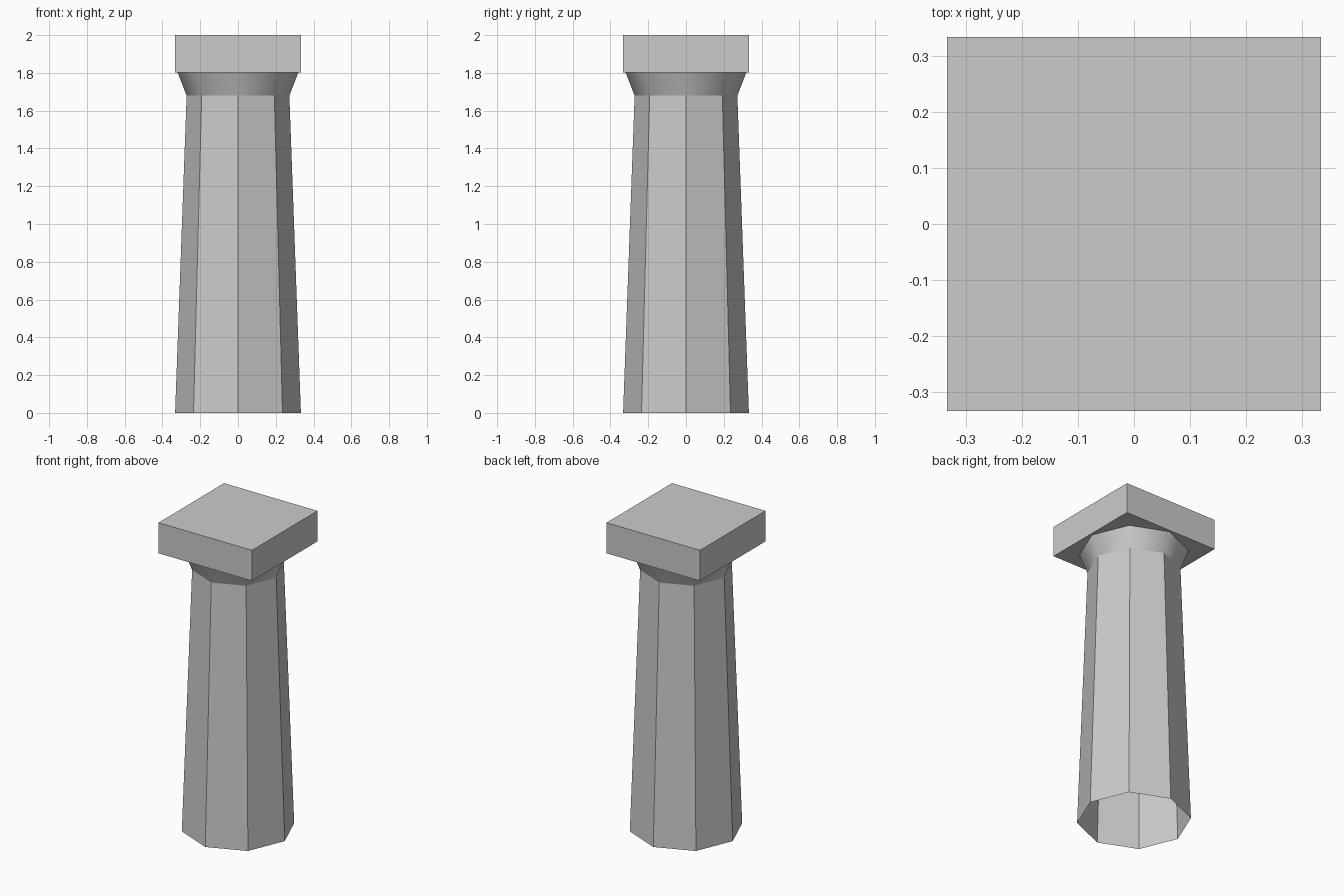
import bpy, bmesh, math

if "Cube" in bpy.data.objects:
    bpy.data.objects.remove(bpy.data.objects["Cube"])

SIDES = 8


def add_object(name, bm):
    bmesh.ops.recalc_face_normals(bm, faces=bm.faces)
    mesh = bpy.data.meshes.new(name)
    bm.to_mesh(mesh)
    bm.free()
    obj = bpy.data.objects.new(name, mesh)
    bpy.context.collection.objects.link(obj)
    return obj


def tapered_tube(name, r0, z0, r1, z1, smooth):
    """Open octagonal tube with corners on the x and y axes."""
    bm = bmesh.new()
    rings = [[bm.verts.new((r * math.cos(math.tau * i / SIDES),
                            r * math.sin(math.tau * i / SIDES), z))
              for i in range(SIDES)] for r, z in ((r0, z0), (r1, z1))]
    for i in range(SIDES):
        j = (i + 1) % SIDES
        face = bm.faces.new((rings[0][i], rings[0][j], rings[1][j], rings[1][i]))
        face.smooth = smooth
    return add_object(name, bm)


# Faceted shaft, open at the bottom
tapered_tube("shaft", 0.333, 0.0, 0.272, 1.68, False)

# Smooth flared neck
tapered_tube("flared_neck", 0.272, 1.68, 0.32, 1.803, True)

# Square top slab
bm = bmesh.new()
bmesh.ops.create_cube(bm, size=1.0)
bmesh.ops.scale(bm, vec=(0.666, 0.666, 0.197), verts=bm.verts)
bmesh.ops.translate(bm, vec=(0, 0, 1.9015), verts=bm.verts)
add_object("top_slab", bm)
